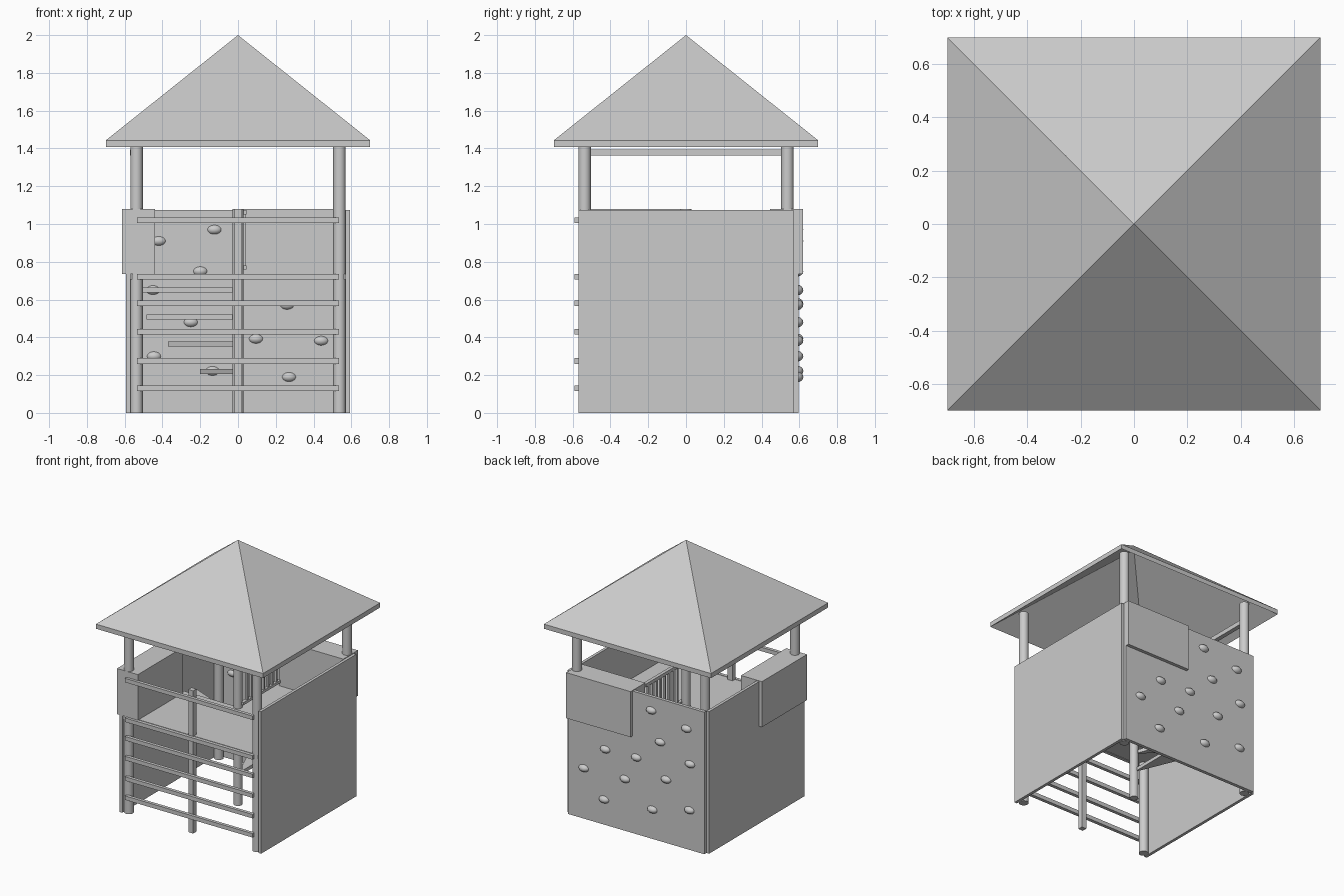
import bpy, bmesh
from math import cos, sin, radians

if "Cube" in bpy.data.objects:
    bpy.data.objects.remove(bpy.data.objects["Cube"])


def mesh_object(name, verts, faces):
    me = bpy.data.meshes.new(name)
    me.from_pydata(verts, [], faces)
    bm = bmesh.new()
    bm.from_mesh(me)
    bmesh.ops.recalc_face_normals(bm, faces=bm.faces)
    bm.to_mesh(me)
    bm.free()
    ob = bpy.data.objects.new(name, me)
    bpy.context.collection.objects.link(ob)
    return ob


def prism(name, outline, z0, z1):
    n = len(outline)
    verts = [(x, y, z) for z in (z0, z1) for x, y in outline]
    faces = [tuple(range(n)), tuple(range(n, 2 * n))]
    faces += [(i, (i + 1) % n, n + (i + 1) % n, n + i) for i in range(n)]
    return mesh_object(name, verts, faces)


def box(name, x0, x1, y0, y1, z0, z1):
    return prism(name, [(x0, y0), (x1, y0), (x1, y1), (x0, y1)], z0, z1)


def post(name, x, y, r, height):
    bpy.ops.mesh.primitive_cylinder_add(vertices=24, radius=r, depth=height,
                                        location=(x, y, height / 2))
    bpy.context.object.name = name
    bpy.ops.object.shade_smooth_by_angle()


# Hollow pyramid roof with a thin upright edge
h = 0.70
corners = [(-h, -h), (h, -h), (h, h), (-h, h)]
verts = [(x, y, 1.408) for x, y in corners] + [(x, y, 1.443) for x, y in corners]
verts += [(0, 0, 1.965), (0, 0, 2.0)]
faces = []
for i in range(4):
    j = (i + 1) % 4
    faces += [(i, j, j + 4, i + 4), (i + 4, j + 4, 9), (j, i, 8)]
mesh_object("roof", verts, faces)

# Corner posts and central stair post
for sx in (-1, 1):
    for sy in (-1, 1):
        post("corner_post", sx * 0.537, sy * 0.537, 0.033, 1.50)
post("stair_post", 0, 0, 0.03, 1.08)

# Wall panels
box("right_wall", 0.57, 0.592, -0.57, 0.57, 0, 1.075)
box("left_wall", -0.592, -0.57, -0.57, 0.57, 0, 1.075)
box("back_wall", -0.57, 0.57, 0.57, 0.595, 0, 1.075)

# Floor, with the stair quadrant left open
prism("floor", [(-0.57, -0.56), (0.57, -0.56), (0.57, 0.57), (0, 0.57),
                (0, 0), (-0.57, 0)], 0.705, 0.735)

# Block-shaped bays through the back and left walls
box("back_bay", 0.03, 0.57, 0.445, 0.62, 0.735, 1.08)
box("left_bay", -0.615, -0.44, -0.57, -0.03, 0.735, 1.08)

# Front ladder
for z in (0.13, 0.275, 0.43, 0.58, 0.72, 1.02):
    box("ladder_rung", -0.535, 0.535, -0.59, -0.565, z - 0.015, z + 0.015)
box("ladder_upright", -0.018, 0.022, -0.568, -0.53, 0, 1.08)

# Bar between the left posts under the roof
box("left_top_bar", -0.573, -0.54, -0.53, 0.53, 1.362, 1.395)

# Winding stair treads
for i, z in enumerate((0.22, 0.365, 0.508, 0.65)):
    a, b = radians(90 + 22.5 * i), radians(112.5 + 22.5 * i)
    outline = [(r * cos(t), r * sin(t)) for r, t in
               ((0.025, a), (0.525, a), (0.525, b), (0.025, b))]
    prism("stair_tread", outline, z - 0.013, z + 0.013)

# Railing beside the stair opening
box("railing_top", 0.02, 0.045, 0.0, 0.45, 1.05, 1.075)
box("railing_bottom", 0.02, 0.045, 0.0, 0.45, 0.76, 0.78)
for i in range(8):
    y = 0.06 + i * 0.05
    box("railing_bar", 0.025, 0.04, y - 0.008, y + 0.008, 0.77, 1.06)

# Climbing holds set in the back wall
for x, z in [(-0.125, 0.97), (-0.42, 0.91), (-0.20, 0.75), (-0.45, 0.65),
             (-0.25, 0.48), (-0.445, 0.30), (-0.135, 0.222), (0.26, 0.572),
             (0.0, 0.58), (0.095, 0.392), (0.44, 0.382), (0.27, 0.19)]:
    bpy.ops.mesh.primitive_uv_sphere_add(segments=24, ring_count=12, radius=1,
                                         location=(x, 0.587, z))
    ob = bpy.context.object
    ob.name = "climbing_hold"
    ob.scale = (0.042, 0.034, 0.028)
    bpy.ops.object.transform_apply(location=False, rotation=False, scale=True)
    bpy.ops.object.shade_smooth_by_angle()
